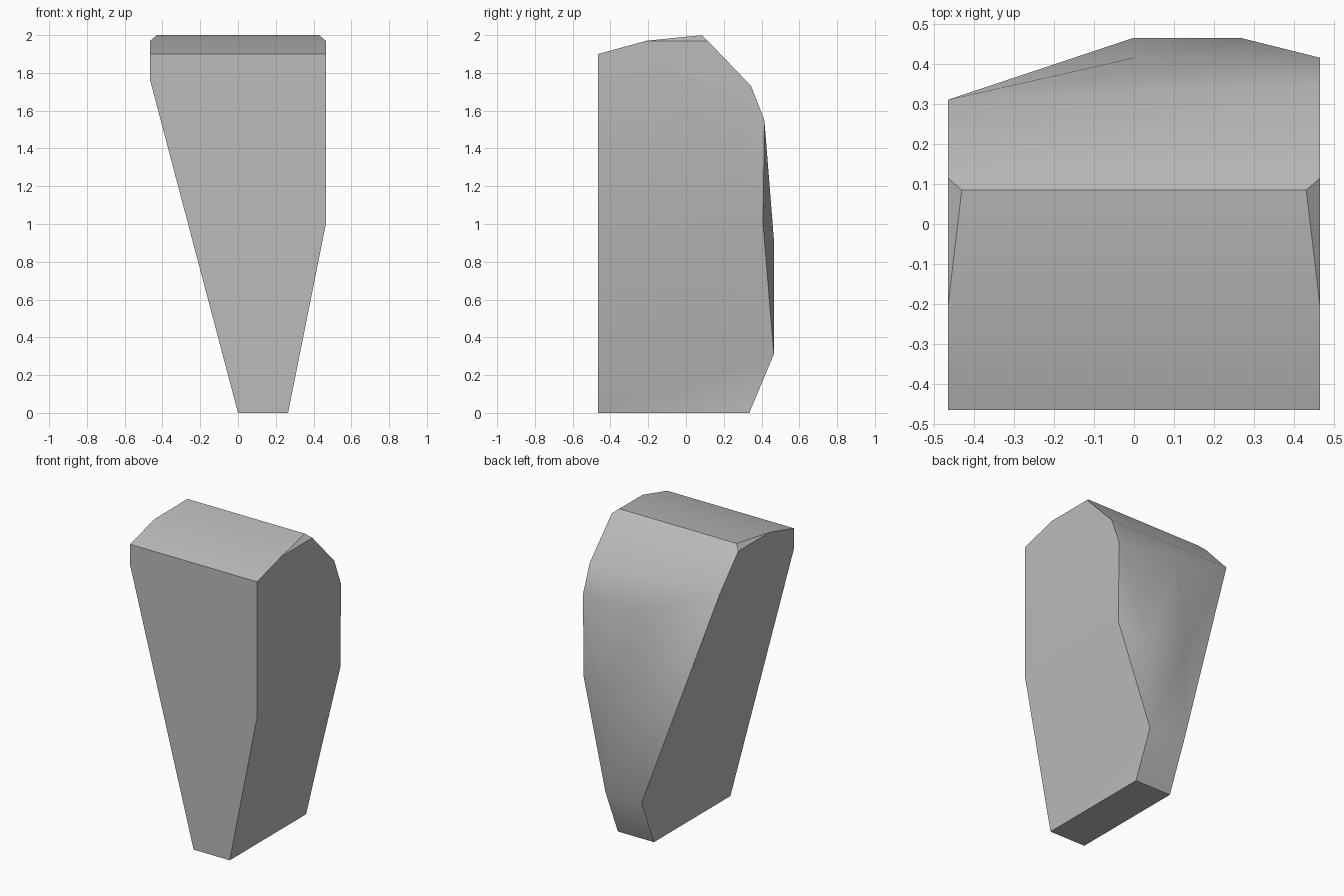
import bpy
import bmesh
import math

cube = bpy.data.objects.get("Cube")
if cube:
    bpy.data.objects.remove(cube, do_unlink=True)

HALF = 0.465     # half width and half depth
FOOT = 0.265     # width of the foot
BACK = 0.415     # depth of the upper back edge

# Stone material
stone = bpy.data.materials.new("grey_stone")
stone.use_nodes = True
colour = (0.5, 0.5, 0.5, 1.0)
stone.diffuse_color = colour
stone.node_tree.nodes["Principled BSDF"].inputs["Base Color"].default_value = colour

bm = bmesh.new()
points = {}


def point(name, x, y, z):
    points[name] = bm.verts.new((x, y, z))


def face(names):
    bm.faces.new([points[n] for n in names.split()])


# Foot, heel and bulge: each pair spans the width of the foot
for name, y, z in (("toe", -HALF, 0), ("sole", 0.335, 0), ("heel", HALF, 0.31),
                   ("bulge", HALF, 0.92), ("neck", BACK, 1.55)):
    point(name + "_r", 0, y, z)
    point(name + "_l", FOOT, y, z)

# Crown: mirrored pairs
for side, s in (("_r", -1), ("_l", 1)):
    point("brow" + side, s * HALF, -HALF, 1.9)
    point("crest" + side, s * HALF, -0.21, 1.97)
    point("ridge" + side, s * 0.43, 0.085, 2)
    point("rear" + side, s * HALF, 0.115, 1.97)

# Shoulders differ left and right
point("front_r", -HALF, -HALF, 1.76)
point("front_l", HALF, -HALF, 1)
point("shoulder_r", -HALF, 0.31, 1.76)
point("shoulder_l", HALF, 0.345, 1.73)
point("nape", HALF, BACK, 1.55)
point("hip", HALF, 0.408, 1)

# Front and underside
face("toe_r toe_l front_l brow_l brow_r front_r")
face("toe_r sole_r sole_l toe_l")

# Crown
face("brow_r brow_l crest_l crest_r")
face("crest_r crest_l ridge_l ridge_r")
face("ridge_r ridge_l rear_l rear_r")
face("rear_r rear_l shoulder_l shoulder_r")
for side in ("_r", "_l"):
    face(" ".join(n + side for n in ("crest", "ridge", "rear")))

# Back
face("shoulder_r shoulder_l neck_l neck_r")
face("shoulder_l nape neck_l")
face("shoulder_r neck_r bulge_r")
face("shoulder_r bulge_r heel_r")
face("neck_r neck_l bulge_l bulge_r")
face("bulge_r bulge_l heel_l heel_r")
face("heel_r heel_l sole_l sole_r")
face("neck_l nape bulge_l")
face("nape hip bulge_l")
face("bulge_l hip heel_l")

# Left side
face("front_l hip nape shoulder_l rear_l crest_l brow_l")
face("toe_l sole_l heel_l")
face("toe_l heel_l hip front_l")

# Right side
face("front_r brow_r crest_r rear_r shoulder_r")
face("toe_r heel_r sole_r")
face("toe_r shoulder_r heel_r")
face("toe_r front_r shoulder_r")

bmesh.ops.recalc_face_normals(bm, faces=bm.faces)
mesh = bpy.data.meshes.new("wedge_stone")
bm.to_mesh(mesh)
bm.free()
mesh.materials.append(stone)

wedge = bpy.data.objects.new("wedge_stone", mesh)
bpy.context.collection.objects.link(wedge)
bpy.context.view_layer.objects.active = wedge
wedge.select_set(True)
bpy.ops.object.shade_smooth_by_angle(angle=math.radians(30))
